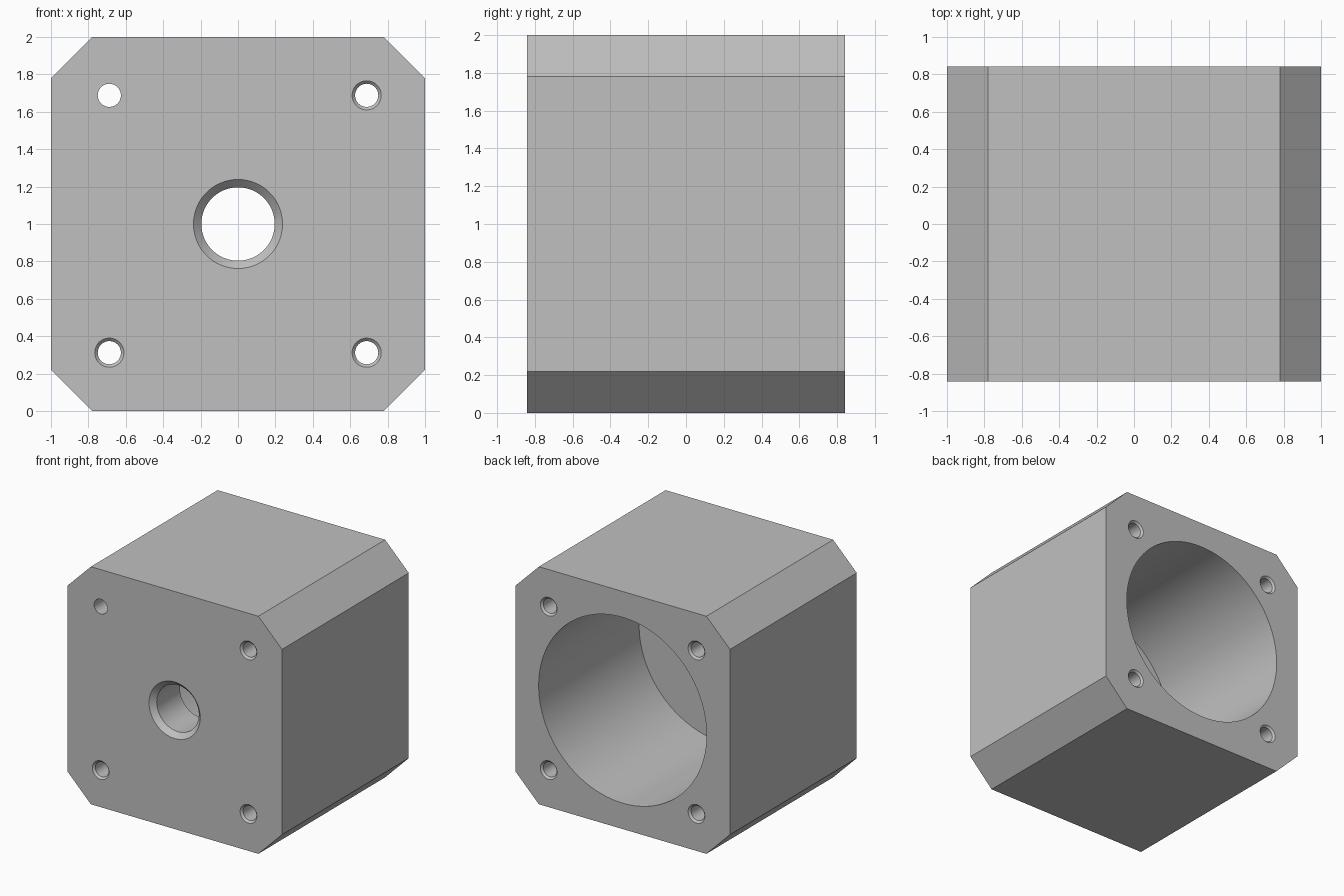
import bpy, bmesh
from math import cos, sin, tau, radians

cube = bpy.data.objects.get("Cube")
if cube:
    bpy.data.objects.remove(cube, do_unlink=True)

HALF_DEPTH = 0.843
CORNER = 0.22       # corner chamfer
WALL = 0.35         # front wall thickness
OVER = 0.02         # cutter overshoot

grey = bpy.data.materials.new("machined grey")
grey.use_nodes = True
colour = (0.53, 0.53, 0.53, 1)
grey.diffuse_color = colour
grey.node_tree.nodes["Principled BSDF"].inputs["Base Color"].default_value = colour


def make_object(name, bm):
    bmesh.ops.recalc_face_normals(bm, faces=bm.faces)
    mesh = bpy.data.meshes.new(name)
    bm.to_mesh(mesh)
    bm.free()
    obj = bpy.data.objects.new(name, mesh)
    bpy.context.collection.objects.link(obj)
    mesh.materials.append(grey)
    return obj


def loft(bm, rings):
    """Skin matching vertex rings and cap both ends."""
    rings = [[bm.verts.new(p) for p in ring] for ring in rings]
    n = len(rings[0])
    for a, b in zip(rings, rings[1:]):
        for i in range(n):
            j = (i + 1) % n
            bm.faces.new((a[i], a[j], b[j], b[i]))
    bm.faces.new(rings[0])
    bm.faces.new(rings[-1])


def lathe(bm, x, z, profile, n):
    """Turn (radius, y) points about an axis along y."""
    loft(bm, [[(x + r * cos(tau * i / n), y, z + r * sin(tau * i / n))
               for i in range(n)] for r, y in profile])


# Housing block: square with chamfered corners
c = 1 - CORNER
outline = [(c, -1), (1, -c), (1, c), (c, 1), (-c, 1), (-1, c), (-1, -c), (-c, -1)]
bm = bmesh.new()
loft(bm, [[(x, y, z + 1) for x, z in outline] for y in (-HALF_DEPTH, HALF_DEPTH)])
housing = make_object("motor_housing", bm)

# Shaft hole with countersink, opening into the wide rear bore
D = HALF_DEPTH
bm = bmesh.new()
shaft, sink, bore = 0.196, 0.042, 0.782
lathe(bm, 0, 1, [(shaft + sink + OVER, -D - OVER), (shaft, -D + sink),
                 (shaft, -D + WALL), (bore, -D + WALL), (bore, D + OVER)], 128)

# Screw holes, countersunk at both ends except one plain front end
hole, lip, spot = 0.062, 0.016, 0.688
for sx in (-1, 1):
    for sz in (-1, 1):
        profile = [(hole + lip + OVER, -D - OVER), (hole, -D + lip),
                   (hole, D - lip), (hole + lip + OVER, D + OVER)]
        if sx < 0 < sz:
            profile[:2] = [(hole, -D - OVER)]
        lathe(bm, sx * spot, 1 + sz * spot, profile, 48)
cutter = make_object("hole_cutter", bm)
cutter.hide_render = True

# Cut the holes, then drop the cutter
cut = housing.modifiers.new("holes", "BOOLEAN")
cut.operation = "DIFFERENCE"
cut.solver = "EXACT"
cut.object = cutter
bpy.ops.object.select_all(action="DESELECT")
housing.select_set(True)
bpy.context.view_layer.objects.active = housing
bpy.ops.object.modifier_apply(modifier=cut.name)
bpy.data.objects.remove(cutter, do_unlink=True)
bpy.ops.object.shade_smooth_by_angle(angle=radians(30))
